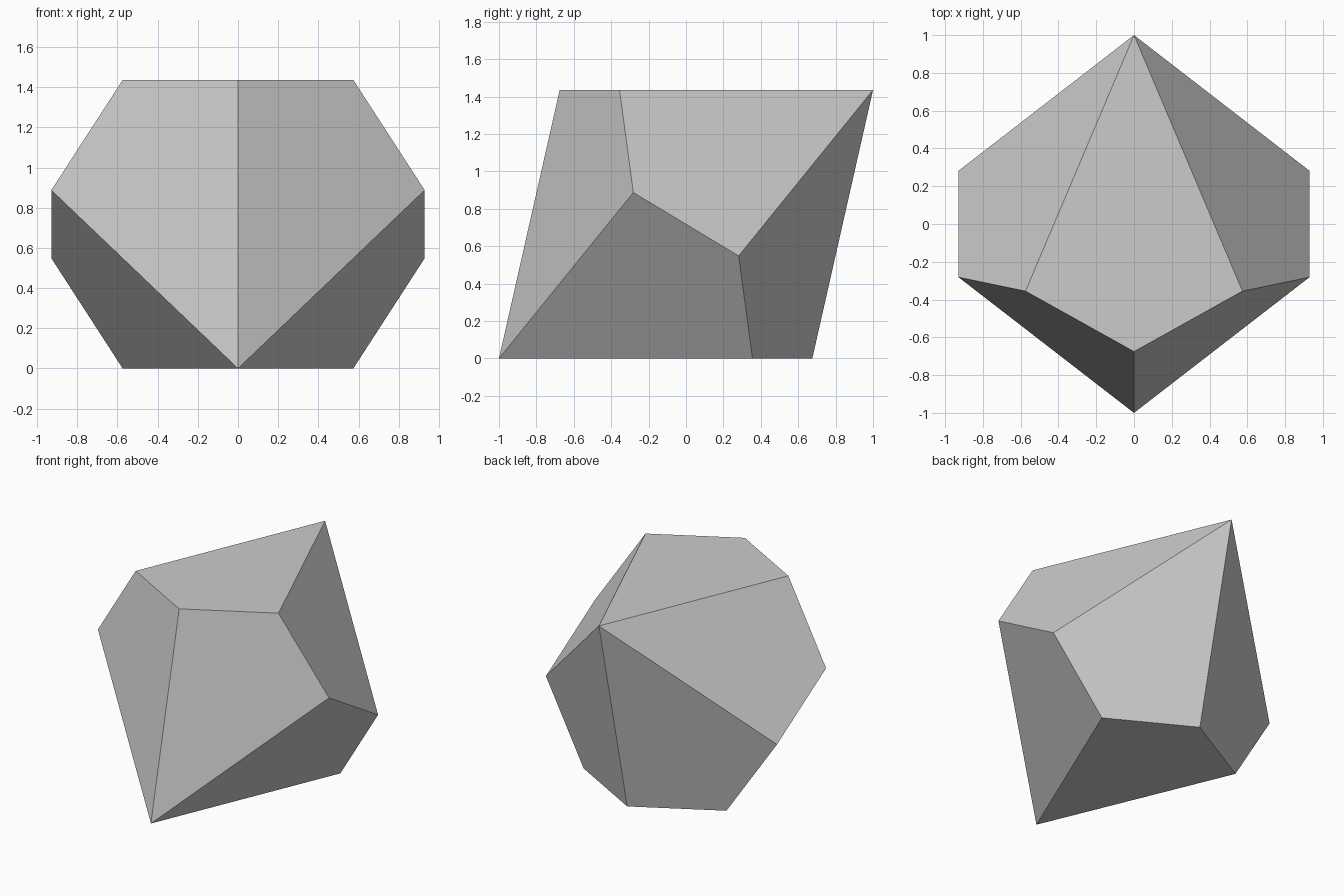
import bpy
import bmesh
from math import sin, cos, radians, atan2, hypot
from mathutils import Matrix

cube = bpy.data.objects.get("Cube")
if cube:
    bpy.data.objects.remove(cube, do_unlink=True)

SIDES = 5
HEIGHT = 1.436                       # height when resting on one face
APEX = hypot(1, HEIGHT / 2)          # centre to each tip
STEP = radians(180 / SIDES)
ZIGZAG = APEX * (1 - cos(STEP)) / (1 + cos(STEP))   # keeps the kites planar
RADIUS = 0.977

bm = bmesh.new()

# Two tips and a zigzag belt between them
top_tip = bm.verts.new((0, 0, APEX))
bottom_tip = bm.verts.new((0, 0, -APEX))
belt = []
for i in range(2 * SIDES):
    angle = i * STEP - radians(90)
    z = ZIGZAG if i % 2 else -ZIGZAG
    belt.append(bm.verts.new((RADIUS * cos(angle), RADIUS * sin(angle), z)))

# One kite-shaped face around each belt corner, alternating between the tips
for i, corner in enumerate(belt):
    tip = bottom_tip if i % 2 else top_tip
    after = belt[(i + 1) % len(belt)]
    bm.faces.new((tip, belt[i - 1], corner, after))
bmesh.ops.recalc_face_normals(bm, faces=bm.faces)

# Tilt the solid so that it rests on one kite
tilt = Matrix.Rotation(-atan2(1, HEIGHT / 2), 4, 'X')
bmesh.ops.transform(bm, matrix=tilt, verts=bm.verts)
lowest = min(v.co.z for v in bm.verts)
bmesh.ops.translate(bm, vec=(0, 0, -lowest), verts=bm.verts)

mesh = bpy.data.meshes.new("die_body")
bm.to_mesh(mesh)
bm.free()
body = bpy.data.objects.new("die_body", mesh)
bpy.context.collection.objects.link(body)
